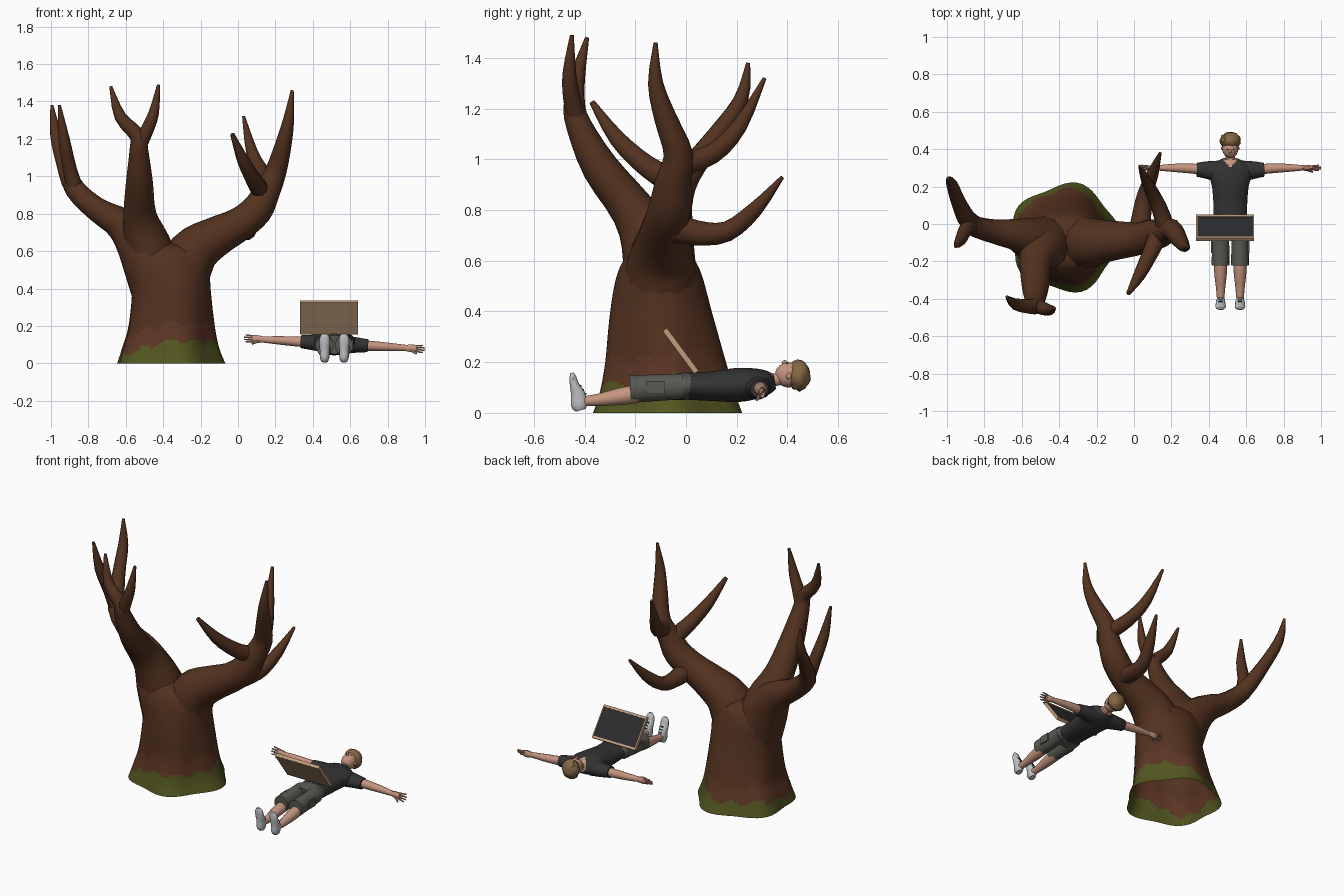
import bpy
import bmesh
import math
import random
from mathutils import Vector, Matrix

random.seed(4)
if "Cube" in bpy.data.objects:
    bpy.data.objects.remove(bpy.data.objects["Cube"], do_unlink=True)

built = []


def material(name, red, green, blue):
    mat = bpy.data.materials.new(name)
    mat.use_nodes = True
    colour = (red, green, blue, 1)
    mat.diffuse_color = colour
    shader = next(n for n in mat.node_tree.nodes if n.type == "BSDF_PRINCIPLED")
    shader.inputs["Base Color"].default_value = colour
    shader.inputs["Roughness"].default_value = 0.8
    return mat


bark = material("bark brown", .086, .032, .014)
red_bark = material("reddish bark", .108, .037, .018)
moss = material("moss green", .085, .093, .014)
skin = material("skin", .56, .3, .21)
shirt_grey = material("charcoal cloth", .033, .033, .035)
shorts_grey = material("khaki grey cloth", .1, .1, .085)
hair_brown = material("sandy brown hair", .23, .135, .058)
shoe_white = material("pale shoe", .52, .54, .55)
wood = material("light wood", .52, .34, .2)
slate = material("slate black", .026, .026, .03)


def finish(name, bm, *mats):
    mesh = bpy.data.meshes.new(name)
    bm.to_mesh(mesh)
    bm.free()
    for mat in mats:
        mesh.materials.append(mat)
    obj = bpy.data.objects.new(name, mesh)
    bpy.context.collection.objects.link(obj)
    built.append(obj)
    return obj


def refine(rows, steps):
    """Smooth interpolation through all rows of a path."""
    out = []
    for i in range(len(rows) - 1):
        quad = rows[max(i - 1, 0)], rows[i], rows[i + 1], rows[min(i + 2, len(rows) - 1)]
        for k in range(steps):
            t = k / steps
            out.append([b + .5 * t * (c - a + t * (2*a - 5*b + 4*c - d + t * (3*(b - c) + d - a)))
                        for a, b, c, d in zip(*quad)])
    return out + [list(rows[-1])]


def loft(name, rows, mat, ref="Y", sides=10, steps=3, swell=None, extra=()):
    """Rows are x, y, z, radius along ref, optional other radius.
    A swell function makes upright rings that stay open at the start."""
    rows = refine([tuple(r) if len(r) == 5 else (*r, r[3]) for r in rows], steps)
    axis = Vector((1, 0, 0)) if ref == "X" else Vector((0, 1, 0))
    bm = bmesh.new()
    rings = []
    for i, row in enumerate(rows):
        t = Vector(rows[min(i + 1, len(rows) - 1)][:3]) - Vector(rows[max(i - 1, 0)][:3])
        t = Vector((0, 0, 1)) if swell else t.normalized()
        a = (axis - t * axis.dot(t)).normalized()
        b = t.cross(a)
        ring = []
        for j in range(sides):
            ang = math.tau * j / sides
            size = swell(ang, row[2]) if swell else 1
            ring.append(bm.verts.new(Vector(row[:3]) + size * (
                a * math.cos(ang) * max(row[3], .001) + b * math.sin(ang) * max(row[4], .001))))
        rings.append(ring)
    for low, high in zip(rings, rings[1:]):
        for j in range(sides):
            k = (j + 1) % sides
            bm.faces.new((low[j], low[k], high[k], high[j]))
    if not swell:
        bm.faces.new(rings[0][::-1])
    bm.faces.new(rings[-1])
    return finish(name, bm, mat, *extra)


def ball(name, centre, size, mat, rough=0, detail=3):
    bm = bmesh.new()
    bmesh.ops.create_icosphere(bm, subdivisions=detail, radius=1)
    for v in bm.verts:
        bump = 1 + random.uniform(-rough, rough)
        v.co = [c + s * p * bump for c, s, p in zip(centre, size, v.co)]
    return finish(name, bm, mat)


def box(name, matrix, size, mat):
    bm = bmesh.new()
    bmesh.ops.create_cube(bm, size=1, matrix=matrix @ Matrix.Diagonal((*size, 1)))
    return finish(name, bm, mat)


# Trunk with root lobes, open underneath
def root_lobes(ang, z):
    fade = max(0, 1 - z / .5)
    return 1 + fade * (.06 * math.cos(5 * (ang - 1.3)) + .03 * math.cos(ang - .8))


trunk = loft("trunk", [
    (-.375, -.08, 0, .285, .285), (-.375, -.08, .08, .258, .26), (-.365, -.085, .2, .23, .235),
    (-.36, -.1, .4, .21, .2), (-.37, -.105, .55, .215, .165), (-.37, -.105, .62, .15, .12),
    (-.37, -.105, .645, .03, .03)], bark, "X", 60, 7, root_lobes, (moss, red_bark))
for face in trunk.data.polygons:
    x, y, z = face.center
    ang = math.atan2(y + .08, x + .37)
    edge = .098 + .036 * math.cos(ang) + .02 * math.sin(3 * ang) + .014 * math.sin(11 * ang)
    face.material_index = 1 if z < edge else 2 if z < edge + .1 else 0

# Main limbs
loft("left_limb", [
    (-.42, -.11, .42, .16), (-.5, -.1, .6, .14), (-.62, -.06, .74, .09), (-.75, -.04, .82, .065),
    (-.87, 0, .93, .055), (-.935, .11, 1.08, .04), (-.975, .215, 1.23, .03),
    (-.995, .245, 1.38, .008)], bark, "Y", 12)
loft("centre_limb", [
    (-.43, -.1, .45, .14), (-.49, -.13, .65, .125), (-.525, -.21, .8, .088),
    (-.527, -.34, .97, .072), (-.53, -.425, 1.14, .05), (-.54, -.44, 1.22, .042),
    (-.63, -.43, 1.32, .032), (-.68, -.39, 1.48, .008)], bark, "X", 12)
loft("right_limb", [
    (-.33, -.1, .42, .16), (-.24, -.1, .59, .135), (-.13, -.09, .67, .11), (.01, -.08, .745, .09),
    (.1, -.06, .82, .085), (.15, -.05, .91, .072), (.2, -.03, 1.02, .058), (.24, -.08, 1.16, .045),
    (.27, -.12, 1.3, .03), (.29, -.12, 1.46, .008)], bark, "Y", 12)

# Twigs that fork from the limbs
twigs = {
    "left_front_twig": [(-.86, 0, .9, .045), (-.9, -.03, 1.04, .038), (-.93, -.09, 1.2, .03),
                        (-.955, -.12, 1.38, .008)],
    "centre_right_twig": [(-.53, -.43, 1.16, .04), (-.49, -.45, 1.24, .036),
                          (-.45, -.46, 1.34, .028), (-.425, -.45, 1.49, .008)],
    "front_twig": [(.14, -.03, .9, .055), (.09, -.15, .97, .045), (.03, -.27, 1.08, .034),
                   (-.03, -.37, 1.225, .012)],
    "high_back_twig": [(.18, -.05, .97, .05), (.13, .1, 1.02, .042), (.075, .21, 1.13, .032),
                       (.03, .31, 1.32, .008)],
    "low_back_twig": [(.03, -.08, .74, .065), (.04, .04, .71, .052), (.06, .16, .715, .042),
                      (.1, .27, .8, .032), (.14, .38, .93, .008)],
}
for name, rows in twigs.items():
    loft(name, rows, bark, "X", 10)

# Lying figure: torso with a V neck
MID = .515
shirt = loft("shirt", [(MID, *r) for r in (
    (.01, .105, .09, .053), (.1, .105, .09, .058), (.2, .11, .098, .067), (.27, .115, .115, .061),
    (.32, .12, .09, .048), (.35, .125, .04, .03))], shirt_grey, "X", 60, 8, extra=(skin,))
for face in shirt.data.polygons:
    x, y, z = face.center
    if face.normal.z > .1 and y - .3 > 1.2 * abs(x - MID):
        face.material_index = 1

# Head
loft("neck", [(MID, .32, .125, .03), (MID, .35, .13, .026), (MID, .39, .14, .028)], skin, "X")
ball("head", (MID, .405, .15), (.043, .054, .05), skin)
ball("hair", (MID, .446, .148), (.056, .046, .061), hair_brown, .07)
ball("nose", (MID, .389, .198), (.007, .012, .01), skin, 0, 2)

# Hips
loft("shorts_hips", [(MID, .035, .107, .086, .05), (MID, -.01, .105, .096, .054),
                     (MID, -.06, .1, .092, .05)], shorts_grey, "X", 20)

# Paired parts of the figure
for s, side in ((-1, "right"), (1, "left")):
    ball(side + "_eye", (MID + s * .016, .399, .194), (.006, .003, .004), slate, 0, 1)
    ball(side + "_ear", (MID + s * .043, .405, .145), (.006, .011, .013), skin, 0, 2)

    def arm_point(d, y, *radii, lift=0):
        return (MID + s * d, y, .105 - s * d * .06 + lift, *radii)

    loft(side + "_sleeve", [arm_point(.05, .28, .06, .05), arm_point(.12, .288, .048, .042),
                            arm_point(.18, .29, .037, .035)], shirt_grey, "Y", 14)
    loft(side + "_arm", [arm_point(.15, .292, .028), arm_point(.22, .297, .026),
                         arm_point(.3, .3, .022), arm_point(.39, .3, .014, .016)], skin, "Y", 12)
    loft(side + "_palm", [arm_point(.375, .3, .013, .015), arm_point(.41, .3, .016, .022),
                          arm_point(.44, .3, .011, .02)], skin, "Y", 10)
    for n in range(4):
        spread = (n - 1.5) * .009
        loft(f"{side}_finger_{n + 1}", [
            arm_point(.425, .3 + spread * .5, .006, lift=spread),
            arm_point(.488 - abs(spread), .3 + spread, .004, lift=spread * 1.4)], skin, "Y", 6)
    loft(side + "_thumb", [arm_point(.4, .295, .008, lift=-.008),
                           arm_point(.44, .278, .005, lift=-.028)], skin, "Y", 6)

    leg = MID + s * .052
    loft(side + "_shorts_leg", [(leg, -.01, .105, .044, .05), (leg, -.1, .1, .046, .052),
                                (leg, -.22, .094, .048, .054)], shorts_grey, "X", 16)
    box(side + "_pocket", Matrix.Translation((leg + s * .047, -.12, .1)), (.008, .07, .05),
        shorts_grey)
    loft(side + "_calf", [(leg, -.19, .075, .036), (leg, -.26, .065, .034),
                          (leg, -.34, .052, .025), (leg, -.41, .045, .019)], skin, "X", 12)
    loft(side + "_shoe", [(leg, *r) for r in (
        (-.415, .01, .018, .02), (-.42, .03, .025, .034), (-.425, .07, .026, .03),
        (-.44, .11, .028, .019), (-.446, .14, .025, .014), (-.45, .158, .013, .007))],
        shoe_white, "X", 14)
    for n in range(3):
        box(f"{side}_lace_{n + 1}", Matrix.Translation((leg, -.397 - n * .01, .075 + n * .016)),
            (.02, .008, .005), slate)

# Framed board leaning away from the waist
tilt = Matrix.Translation((.487, -.025, .242)) @ Matrix.Rotation(math.atan2(.13, .175), 4, "X")
box("board_back", tilt, (.31, .012, .208), wood)
box("board_face", tilt @ Matrix.Translation((0, .008, 0)), (.296, .006, .19), slate)
for s, edge in ((-1, "bottom"), (1, "top")):
    box(edge + "_frame", tilt @ Matrix.Translation((0, .006, s * .098)), (.31, .018, .014), wood)
    box(("left" if s > 0 else "right") + "_frame",
        tilt @ Matrix.Translation((s * .152, .006, 0)), (.007, .018, .2), wood)

# Smooth shading with sharp edges kept
bpy.ops.object.select_all(action="DESELECT")
for obj in built:
    obj.select_set(True)
bpy.context.view_layer.objects.active = built[0]
bpy.ops.object.shade_smooth_by_angle(angle=math.radians(40))
